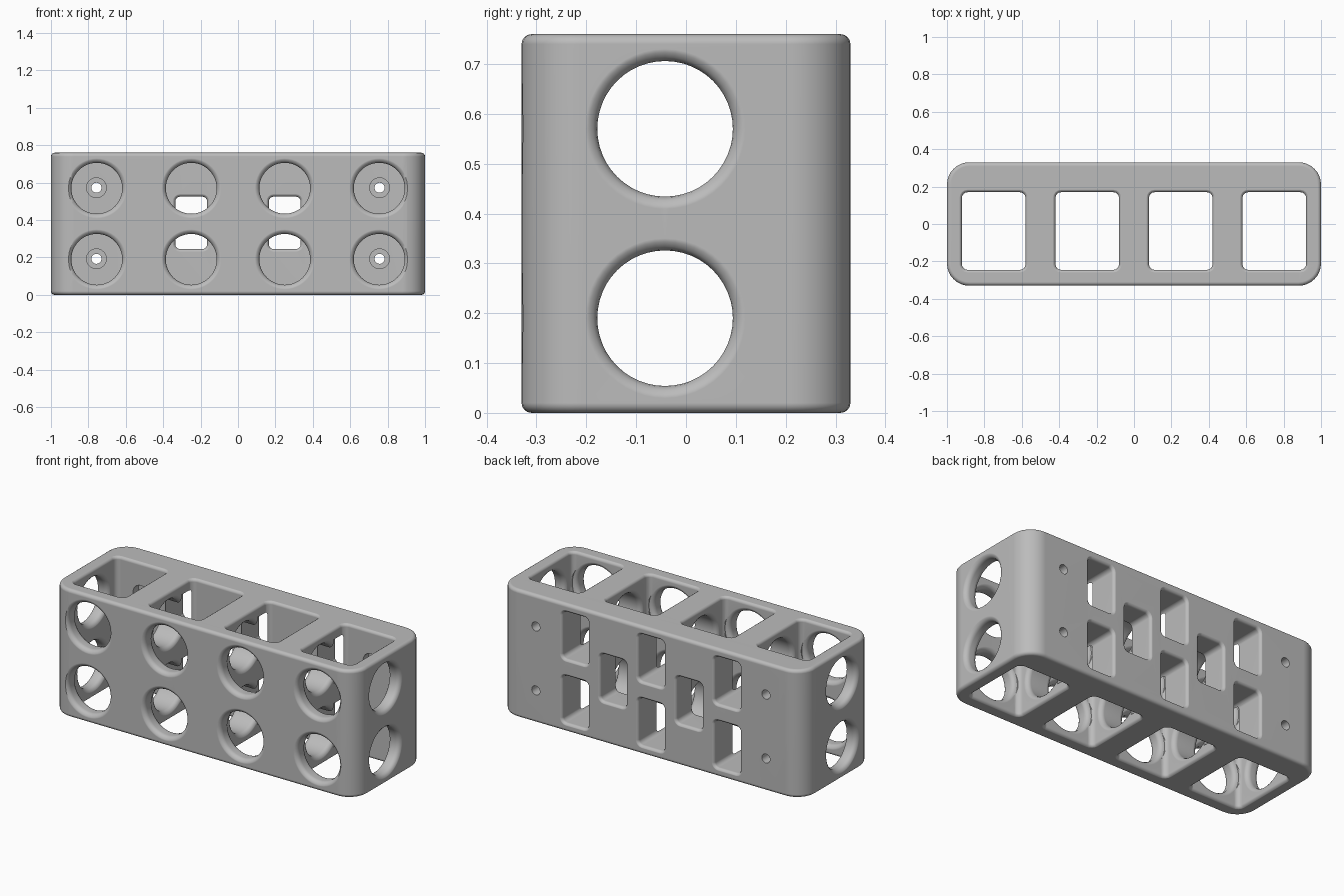
import bpy, bmesh, math

if "Cube" in bpy.data.objects:
    bpy.data.objects.remove(bpy.data.objects["Cube"])

W, D, H = 1.0, 0.33, 0.76          # half width, half depth, height
ROWS = (0.19, 0.57)                # hole heights
COLS = (-0.755, -0.25, 0.25, 0.755)
POCKET_X = (-0.75, -0.25, 0.25, 0.75)
E = 0.0007                         # tiny overshoot so cutters never lie on a face

MAP = {'x': lambda u, v, t: (t, u, v),
       'y': lambda u, v, t: (u, t, v),
       'z': lambda u, v, t: (u, v, t)}


def loft(name, axis, centre, half, radius, stations, segs):
    """Solid made of rounded rectangles, each (position, outward offset) along an axis."""
    bm = bmesh.new()
    rings = []
    for t, off in stations:
        ring = []
        for k, (sx, sy) in enumerate(((1, 1), (-1, 1), (-1, -1), (1, -1))):
            cu = centre[0] + sx * (half[0] - radius)
            cv = centre[1] + sy * (half[1] - radius)
            for i in range(segs + 1):
                a = math.pi / 2 * (k + i / segs)
                ring.append(bm.verts.new(MAP[axis](cu + (radius + off) * math.cos(a),
                                                   cv + (radius + off) * math.sin(a), t)))
        rings.append(ring)
    n = len(rings[0])
    for r0, r1 in zip(rings, rings[1:]):
        for i in range(n):
            j = (i + 1) % n
            bm.faces.new((r0[i], r0[j], r1[j], r1[i]))
    bm.faces.new(rings[0])
    bm.faces.new(rings[-1])
    bmesh.ops.remove_doubles(bm, verts=bm.verts, dist=1e-5)
    bmesh.ops.recalc_face_normals(bm, faces=bm.faces)
    me = bpy.data.meshes.new(name)
    bm.to_mesh(me)
    bm.free()
    ob = bpy.data.objects.new(name, me)
    bpy.context.collection.objects.link(ob)
    return ob


def flared(start, walls, end, f, n=4):
    """Stations of a cutter that rounds off both rims of every wall it passes."""
    st = [(start, f)]
    arc = [(f - f * math.cos(math.pi / 2 * i / n), f - f * math.sin(math.pi / 2 * i / n))
           for i in range(n + 1)]
    for a, b in walls:
        st += [(a - E + t, o) for t, o in arc]
        st += [(b + E - t, o) for t, o in reversed(arc)]
    return st + [(end, f)]


# rounded block
R = 0.02
edge = [(R * (1 - math.cos(math.pi / 2 * i / 4)), -R * (1 - math.sin(math.pi / 2 * i / 4)))
        for i in range(5)]
body = loft("holder_body", 'z', (0, 0), (W, D), 0.12,
            edge + [(H - t, o) for t, o in reversed(edge)], 8)

cutters = []
# four vertical pockets
for x in POCKET_X:
    cutters.append(loft("pocket_cutter", 'z', (x, -0.0375), (0.17, 0.2075), 0.03,
                        flared(-0.1, [(0, H)], H + 0.1, 0.018), 4))
# lengthwise round holes through the ends and dividers
side_walls = [(-1, -0.92), (-0.58, -0.42), (-0.08, 0.08), (0.42, 0.58), (0.92, 1)]
for z in ROWS:
    cutters.append(loft("end_hole_cutter", 'x', (-0.042, z), (0.136, 0.136), 0.136,
                        flared(-1.1, side_walls, 1.1, 0.028), 12))
# round holes through the front wall
for z in ROWS:
    for x in COLS:
        cutters.append(loft("front_hole_cutter", 'y', (x, z), (0.136, 0.136), 0.136,
                            flared(-0.43, [(-0.33, -0.245)], -0.2, 0.028), 12))
# staggered strap slots in the back, the outer ones reaching into the dividers
for x in (-0.5, 0, 0.5):
    for z in ROWS:
        st = [(0.07, 0)] + flared(0, [(0, 0.33)], 0.43, 0.018)[6:]
        cutters.append(loft("divider_slot_cutter", 'y', (x, z), (0.085, 0.14), 0.025, st, 4))
for x in (-0.25, 0.25):
    cutters.append(loft("back_slot_cutter", 'y', (x, 0.385), (0.085, 0.14), 0.025,
                        flared(0.1, [(0.17, 0.33)], 0.43, 0.018), 4))
# counterbored screw holes in the back
for x in (-0.757, 0.757):
    for z in (0.193, 0.573):
        cutters.append(loft("screw_hole_cutter", 'y', (x, z), (0.027, 0.027), 0.027,
                            [(0.1, 0.026), (0.22, 0.026), (0.2201, 0), (0.43, 0)], 6))

bpy.context.view_layer.objects.active = body
for c in cutters:
    c.hide_render = True
    m = body.modifiers.new("cut", 'BOOLEAN')
    m.operation, m.solver, m.object = 'DIFFERENCE', 'EXACT', c
    bpy.ops.object.modifier_apply(modifier=m.name)
    bpy.data.objects.remove(c, do_unlink=True)

# plain grey finish
grey = bpy.data.materials.new("plain_grey")
grey.diffuse_color = (0.5, 0.5, 0.5, 1)
grey.use_nodes = True
grey.node_tree.nodes["Principled BSDF"].inputs["Base Color"].default_value = grey.diffuse_color
body.data.materials.clear()
body.data.materials.append(grey)
for p in body.data.polygons:
    p.material_index = 0

bpy.ops.object.select_all(action='DESELECT')
body.select_set(True)
bpy.ops.object.shade_smooth_by_angle(angle=math.radians(35))
wn = body.modifiers.new("even_shading", 'WEIGHTED_NORMAL')
wn.keep_sharp = True
